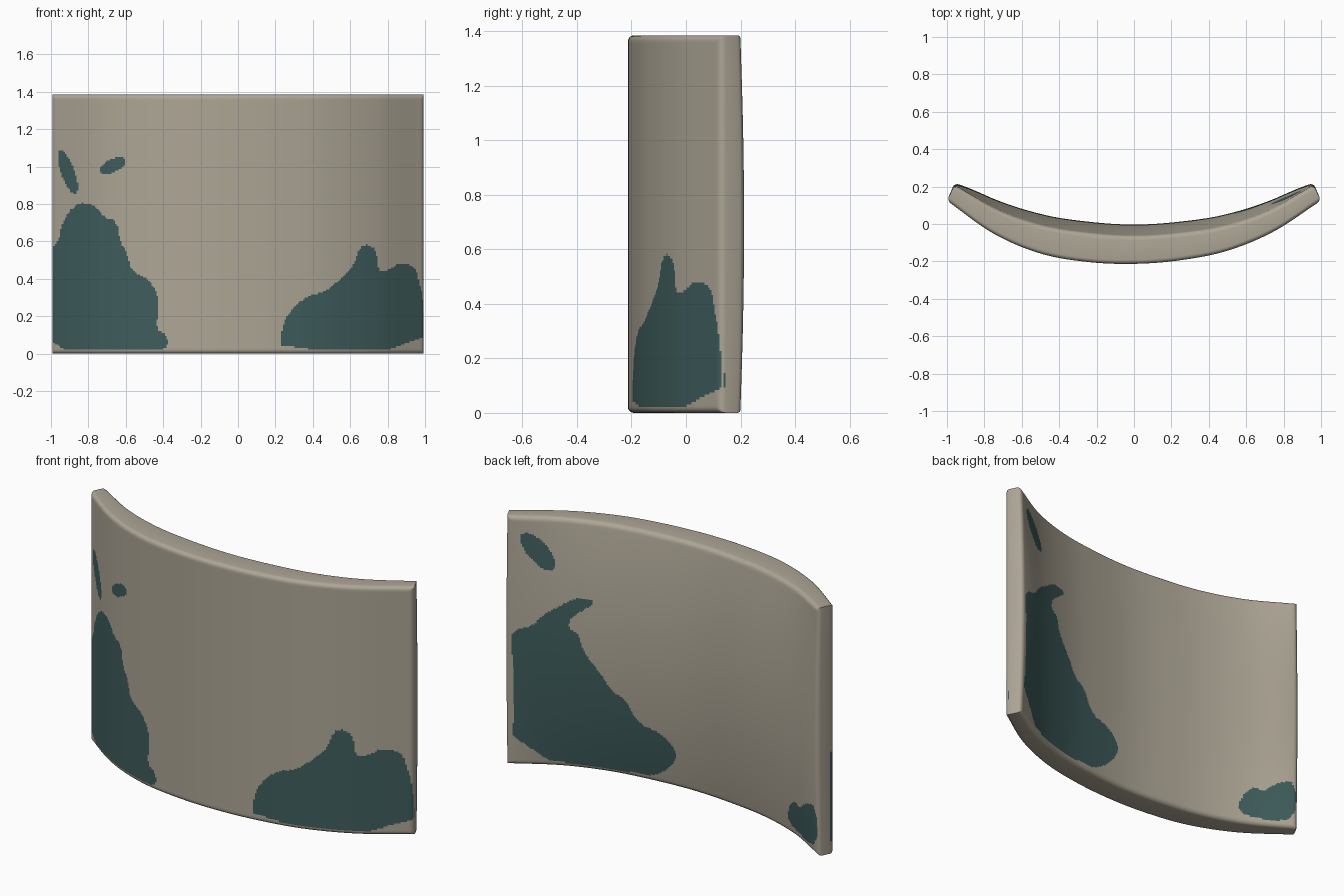
import bpy, bmesh, math
from mathutils import Vector

cube = bpy.data.objects.get("Cube")
if cube:
    bpy.data.objects.remove(cube)

HEIGHT = 1.385
ROUND = 0.022          # radius of the worn edges
BACK_WIDTH = 0.96      # the back face is slightly narrower than the front


def make_material(name, colour):
    mat = bpy.data.materials.new(name)
    mat.use_nodes = True
    mat.diffuse_color = (*colour, 1)
    mat.node_tree.nodes["Principled BSDF"].inputs["Base Color"].default_value = (*colour, 1)
    return mat


def curve_value(knots, u):
    """Smooth, left-right symmetric curve through evenly spaced knots."""
    last = len(knots) - 1
    t = min(abs(u), 1) * last
    i = min(int(t), last - 1)
    t -= i
    p1, p2 = knots[i], knots[i + 1]
    p0 = knots[i - 1] if i else knots[1]
    p3 = knots[i + 2] if i + 2 <= last else 2 * p2 - p1
    m1, m2 = (p2 - p0) / 2, (p3 - p1) / 2
    a, b = 2 * p1 - 2 * p2 + m1 + m2, 3 * p2 - 3 * p1 - 2 * m1 - m2
    return ((a * t + b) * t + m1) * t + p1


FRONT_CURVE = (-0.213, -0.198, -0.15, -0.045, 0.125)
BACK_CURVE = (-0.065, -0.05, -0.012, 0.07, 0.208)


def front_point(u, z):
    return Vector((u, curve_value(FRONT_CURVE, u) + 0.02 * u * (1 - u * u), z))


def back_point(u, z):
    # the back swells gently at mid height
    swell = (1 - (2 * z / HEIGHT - 1) ** 2) * (0.01 + 0.052 * (1 - u ** 6))
    return Vector((u * BACK_WIDTH, curve_value(BACK_CURVE, u) + swell, z))


def pinch(distance):
    """How far the surface draws in near a rounded edge."""
    if distance >= ROUND:
        return 0
    return ROUND - math.sqrt(ROUND ** 2 - (ROUND - distance) ** 2)


def stations(start, end, count):
    """Even steps with extra ones inside the rounded edges."""
    fine = [ROUND * (1 - math.cos(k * math.pi / 10)) for k in range(5)]
    a, b = start + ROUND, end - ROUND
    return ([start + f for f in fine] + [a + (b - a) * k / count for k in range(count + 1)]
            + [end - f for f in reversed(fine)])


# Outlines of the paint patches, as (x, z)
FRONT_PATCHES = [
    [(-1.1, .02), (-1.1, .5), (-1, .56), (-.96, .6), (-.94, .7), (-.88, .79), (-.82, .81),
     (-.75, .78), (-.72, .73), (-.65, .71), (-.63, .6), (-.59, .53), (-.57, .44), (-.48, .4),
     (-.43, .32), (-.42, .25), (-.44, .13), (-.38, .1), (-.375, .04), (-.41, .02)],
    [(.23, .02), (.23, .12), (.27, .22), (.37, .31), (.47, .33), (.58, .43), (.62, .47),
     (.65, .57), (.7, .585), (.74, .55), (.75, .44), (.8, .44), (.87, .49), (.95, .46),
     (.97, .38), (.99, .3), (.993, .02)],
]
BACK_PATCHES = [
    [(.93, .03), (.92, .56), (.935, .72), (.9, .77), (.83, .79), (.78, .86), (.69, .925),
     (.6, .98), (.52, .96), (.57, .92), (.645, .86), (.66, .8), (.6, .77), (.585, .685),
     (.495, .575), (.425, .47), (.365, .46), (.3, .33), (.165, .3), (.08, .22),
     (.09, .16), (.165, .07), (.28, .02)],
    [(-.67, .06), (-.68, .14), (-.74, .22), (-.79, .19), (-.86, .26), (-.95, .28),
     (-.95, .04), (-.8, .03)],
]


def blob(x, z, long, short, angle):
    """Small pointed-oval fleck of paint."""
    c, s = math.cos(angle), math.sin(angle)
    ring = [k * math.tau / 16 for k in range(16)]
    return [(x + long * math.cos(t) * c - short * math.sin(t) * s,
             z + long * math.cos(t) * s + short * math.sin(t) * c) for t in ring]


FRONT_PATCHES.append(blob(-.91, .97, .125, .037, math.radians(-70)))
FRONT_PATCHES.append(blob(-.67, 1.005, .075, .035, math.radians(25)))
BACK_PATCHES.append(blob(.815, 1.2, .12, .05, math.radians(52)))


def rounded(outline):
    """Soften the outline by cutting its corners."""
    points = []
    for (ax, az), (bx, bz) in zip(outline, outline[1:] + outline[:1]):
        for t in (0.25, 0.75):
            points.append((ax + (bx - ax) * t, az + (bz - az) * t))
    return points


def inside(x, z, outline):
    hit = False
    for (ax, az), (bx, bz) in zip(outline, outline[1:] + outline[:1]):
        if (az > z) != (bz > z) and x < ax + (z - az) * (bx - ax) / (bz - az):
            hit = not hit
    return hit


front_paint = [rounded(p) for p in FRONT_PATCHES]
back_paint = [rounded(p) for p in BACK_PATCHES]

# Curved slab: a front and a back sheet joined around the rim
us = stations(-1, 1, 220)
zs = stations(0, HEIGHT, 150)
bm = bmesh.new()
front, back = [], []
for z in zs:
    front_row, back_row = [], []
    for u in us:
        f, b = front_point(u, z), back_point(u, z)
        draw_in = max(pinch(1 - abs(u)), pinch(min(z, HEIGHT - z)))
        t = min(draw_in / (b - f).length, 0.4)
        front_row.append(bm.verts.new(f.lerp(b, t)))
        back_row.append(bm.verts.new(b.lerp(f, t)))
    front.append(front_row)
    back.append(back_row)

columns, rows = len(us) - 1, len(zs) - 1
for j in range(rows):
    for i in range(columns):
        for sheet, paint in ((front, front_paint), (back, back_paint)):
            quad = [sheet[j][i], sheet[j][i + 1], sheet[j + 1][i + 1], sheet[j + 1][i]]
            if sheet is back:
                quad.reverse()
            face = bm.faces.new(quad)
            c = face.calc_center_median()
            face.material_index = int(any(inside(c.x, c.z, p) for p in paint))

# Top and bottom rims, then the two ends
for i in range(columns):
    bm.faces.new((front[-1][i], front[-1][i + 1], back[-1][i + 1], back[-1][i]))
    bm.faces.new((back[0][i], back[0][i + 1], front[0][i + 1], front[0][i]))
for j in range(rows):
    bm.faces.new((front[j][-1], back[j][-1], back[j + 1][-1], front[j + 1][-1]))
    bm.faces.new((back[j][0], front[j][0], front[j + 1][0], back[j + 1][0]))
bmesh.ops.recalc_face_normals(bm, faces=bm.faces)

mesh = bpy.data.meshes.new("curved_panel")
bm.to_mesh(mesh)
bm.free()
mesh.materials.append(make_material("warm_grey", (0.42, 0.38, 0.305)))
mesh.materials.append(make_material("dark_teal", (0.05, 0.108, 0.108)))

panel = bpy.data.objects.new("curved_panel", mesh)
bpy.context.collection.objects.link(panel)
bpy.ops.object.select_all(action='DESELECT')
panel.select_set(True)
bpy.context.view_layer.objects.active = panel
bpy.ops.object.shade_smooth_by_angle(angle=math.radians(40))
